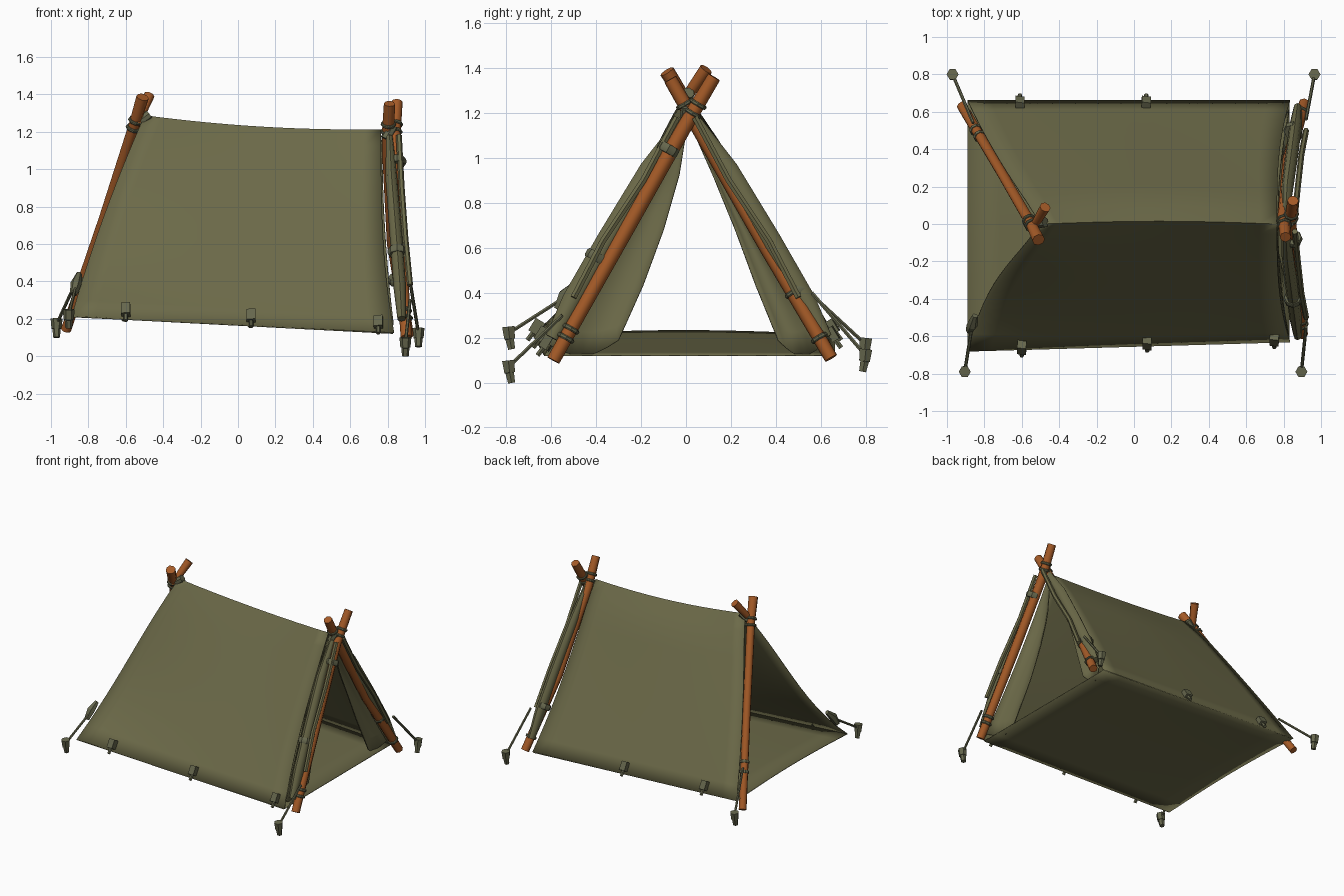
import bpy, bmesh, math
from mathutils import Vector

if "Cube" in bpy.data.objects:
    bpy.data.objects.remove(bpy.data.objects["Cube"])


def material(name, rgb):
    m = bpy.data.materials.new(name)
    m.diffuse_color = (*rgb, 1)
    m.use_nodes = True
    m.node_tree.nodes["Principled BSDF"].inputs["Base Color"].default_value = m.diffuse_color
    return m


CLOTH = material("olive canvas", (0.150, 0.144, 0.066))
WOOD = material("brown wood", (0.37, 0.102, 0.02))
ROPE = material("dark olive cord", (0.13, 0.133, 0.073))


def finish(name, bm, mat, smooth=None):
    bmesh.ops.recalc_face_normals(bm, faces=bm.faces)
    me = bpy.data.meshes.new(name)
    bm.to_mesh(me)
    bm.free()
    me.materials.append(mat)
    ob = bpy.data.objects.new(name, me)
    bpy.context.collection.objects.link(ob)
    if smooth:
        bpy.ops.object.select_all(action='DESELECT')
        ob.select_set(True)
        bpy.context.view_layer.objects.active = ob
        bpy.ops.object.shade_smooth_by_angle(angle=math.radians(smooth))
    return ob


def tube(name, pts, radii, mat, sides=8, flat=1.0, up=(1, 0, 0), smooth=30):
    """Tapered tube through points; flat squashes it along the 'up' direction."""
    pts = [Vector(p) for p in pts]
    if not isinstance(radii, (list, tuple)):
        radii = [radii] * len(pts)
    bm = bmesh.new()
    rings = []
    for i, p in enumerate(pts):
        d = (pts[min(i + 1, len(pts) - 1)] - pts[max(i - 1, 0)]).normalized()
        a = Vector(up)
        a = (a - d * a.dot(d)).normalized()
        b = d.cross(a)
        rings.append([bm.verts.new(p + (a * math.cos(t) * flat + b * math.sin(t)) * radii[i])
                      for t in (2 * math.pi * k / sides for k in range(sides))])
    for r, s in zip(rings, rings[1:]):
        for k in range(sides):
            bm.faces.new((r[k], r[(k + 1) % sides], s[(k + 1) % sides], s[k]))
    bm.faces.new(rings[0])
    bm.faces.new(rings[-1])
    return finish(name, bm, mat, smooth)


def sheet(name, fn, nu, nv, thick=0.006, smooth=80):
    """Canvas surface from a function of (u, v)."""
    bm = bmesh.new()
    g = [[bm.verts.new(fn(i / nu, j / nv)) for j in range(nv + 1)] for i in range(nu + 1)]
    for i in range(nu):
        for j in range(nv):
            bm.faces.new((g[i][j], g[i + 1][j], g[i + 1][j + 1], g[i][j + 1]))
    ob = finish(name, bm, CLOTH, smooth)
    mod = ob.modifiers.new("thickness", 'SOLIDIFY')
    mod.thickness = thick
    mod.offset = 0
    return ob


def wrap(name, centre, axis, r, height, flat=1.0):
    """Short collar of cord around a pole."""
    c, d = Vector(centre), Vector(axis).normalized()
    tube(name, [c - d * height / 2, c - d * height / 4, c + d * height / 4, c + d * height / 2],
         [r * 0.9, r, r, r * 0.9], ROPE, 8, flat)


def on(path, z):
    """Point and direction on a pole path at a height."""
    for a, b in zip(path, path[1:]):
        a, b = Vector(a), Vector(b)
        if a.z <= z <= b.z:
            return a.lerp(b, (z - a.z) / (b.z - a.z)), b - a


# canvas roof, draped over the sagging ridge
def roof(u, v):
    w = v * 2 - 1
    t, sgn = 1 - abs(w), (1 if w > 0 else -1)
    ridge_z = 1.285 - 0.17 * u + 0.095 * u * u
    base_z = 0.21 - 0.085 * u
    base_y = 0.66 if sgn > 0 else 0.68 - 0.05 * u
    sag = 4 * t * (1 - t)
    left = -0.89 + 0.39 * t - 0.022 * sag
    right = 0.765 + 0.07 * (1 - t) ** 3
    y = sgn * base_y * (1 - t)
    if sgn < 0:
        y *= 1 - 0.20 * sag * (1 - u) ** 3
    else:
        y += 0.04 * t * min(1, (1 - t) / 0.16) * (0.4 + 0.6 * math.sin(math.pi * u))
    y += 0.015 * math.sin(math.pi * u) * t
    return left + (right - left) * u, y, base_z + (ridge_z - base_z) * t


sheet("roof_canvas", roof, 14, 24)


# ground sheet, tilting up to the left
def floor(u, v):
    return (-0.89 + 1.72 * u, (-0.68 + 0.05 * u) * (1 - v) + 0.66 * v,
            0.212 - 0.09 * u + 0.02 * math.sin(math.pi * v) * (1 - u))


sheet("ground_sheet", floor, 10, 10)

# poles
front_pole = [(0.90, -0.59, 0.10), (0.86, -0.26, 0.69), (0.835, 0.0, 1.15), (0.85, 0.125, 1.36)]
back_pole = [(0.91, 0.645, 0.11), (0.83, 0.36, 0.60), (0.80, 0.04, 1.16), (0.81, -0.07, 1.35)]
left_pole = [(-0.92, 0.63, 0.14), (-0.715, 0.285, 0.74), (-0.55, 0.0, 1.25), (-0.51, -0.085, 1.385)]
tube("front_right_pole", front_pole, [0.030, 0.034, 0.033, 0.030], WOOD, smooth=50)
tube("back_right_pole", back_pole, [0.030, 0.034, 0.033, 0.030], WOOD, smooth=50)
tube("back_left_pole", left_pole, [0.028, 0.028, 0.030, 0.034], WOOD, smooth=50)
tube("left_pole_stub", [(-0.54, -0.02, 1.24), (-0.475, 0.09, 1.395)], [0.022, 0.03], WOOD, smooth=50)

# cord lashings where poles cross
for name, path, z in (("front", front_pole, 1.24), ("back", back_pole, 1.24), ("left", left_pole, 1.26)):
    for k in range(2):
        p, d = on(path, z - 0.04 * k)
        wrap(name + "_top_lashing", p, d, 0.041, 0.018)
tube("ridge_knot_right", [(0.79, 0, 1.16), (0.83, 0.01, 1.23)], 0.03, ROPE)
tube("ridge_knot_left", [(-0.53, 0.0, 1.25), (-0.475, 0.01, 1.29)], 0.028, ROPE)


# tied-back door flaps
def flap(sgn, inner):
    def fn(u, v):
        k = u * (len(inner) - 1)
        i = min(int(k), len(inner) - 2)
        yi = inner[i] + (inner[i + 1] - inner[i]) * (k - i)
        z = 1.15 - 0.98 * u
        yo = sgn * (0.03 + 0.58 * u)
        dip = 0.06 * math.sin(math.pi * v) * u ** 6
        x = 0.77 + 0.06 * u ** 2 - 0.05 * math.sin(math.pi * v * 0.85) * min(1, 3 * u)
        return x, yo + (yi - yo) * v, z - dip + 0.02 * v
    return fn


sheet("front_door_flap", flap(-1, (0.01, -0.03, -0.10, -0.19, -0.30)), 12, 6)
sheet("back_door_flap", flap(1, (0.01, 0.12, 0.22, 0.31, 0.41)), 12, 6)

# gathered canvas rolls along the door poles, with straps and a loose cord
for name, path, sgn, shift, straps in (
        ("front", front_pole, -1, 0.035, ((-0.40, 0.56), (-0.08, 1.04))),
        ("back", back_pole, 1, 0.01, ((0.50, 0.41),))):
    tube(name + "_door_roll",
         [(x, sgn * (y - shift), z) for x, y, z in
          ((0.81, 0.05, 1.17), (0.82, 0.20, 0.95), (0.845, 0.385, 0.64),
           (0.865, 0.54, 0.37), (0.875, 0.63, 0.20))],
         [0.025, 0.042, 0.045, 0.045, 0.03], CLOTH, 8, 0.75, smooth=50)
    for y, z in straps:
        wrap(name + "_roll_strap", (0.85, y, z), on(path, z)[1], 0.05, 0.04)
    tube(name + "_hanging_cord",
         [(0.86, sgn * 0.04, 1.18), (0.875, sgn * 0.19, 0.9), (0.895, sgn * 0.37, 0.63),
          (0.92, sgn * 0.50, 0.38)], 0.016, CLOTH, 6)
    for z in (0.20, 0.40 if sgn > 0 else 0.24):
        p, d = on(path, z)
        wrap(name + "_foot_lashing", p, d, 0.040, 0.02)
for z in (0.36, 0.42):
    p, d = on(left_pole, z)
    wrap("left_foot_lashing", p, d, 0.036, 0.02)
tube("front_left_knot", [(-0.88, -0.57, 0.33), (-0.865, -0.54, 0.39), (-0.85, -0.49, 0.44)],
     [0.02, 0.03, 0.016], ROPE, 6)

# guy ropes and pegs
for name, px, py, pz, anchor in (("front_left", -0.905, -0.79, 0.15, (-0.865, -0.54, 0.38)),
                                 ("front_right", 0.895, -0.79, 0.0, (0.92, -0.55, 0.30)),
                                 ("back_left", -0.97, 0.80, 0.10, (-0.86, 0.54, 0.41)),
                                 ("back_right", 0.965, 0.80, 0.05, (0.92, 0.56, 0.40))):
    out = math.copysign(0.015, py)
    tube(name + "_peg", [(px, py - out, pz), (px, py - out * .4, pz + 0.045), (px, py - out * .4, pz + 0.046),
                         (px, py, pz + 0.10)], [0.018, 0.022, 0.027, 0.032], ROPE, 6)
    tube(name + "_guy_rope", [(px, py, pz + 0.07), anchor], 0.009, ROPE, 6)

# hem clips with small pegs
for x, y in ((-0.6, -0.66), (0.07, -0.635), (0.75, -0.615), (-0.61, 0.645), (0.065, 0.645)):
    s = math.copysign(1, y)
    z = 0.19 - 0.05 * x
    tube("hem_clip", [(x, y + s * 0.018, z), (x, y - s * 0.016, z + 0.055)], 0.036, ROPE, 4, 0.9, (1, 1, 0))
    tube("hem_peg", [(x, y + s * 0.045, z - 0.03), (x, y + s * 0.015, z + 0.01)], 0.012, ROPE, 6)
